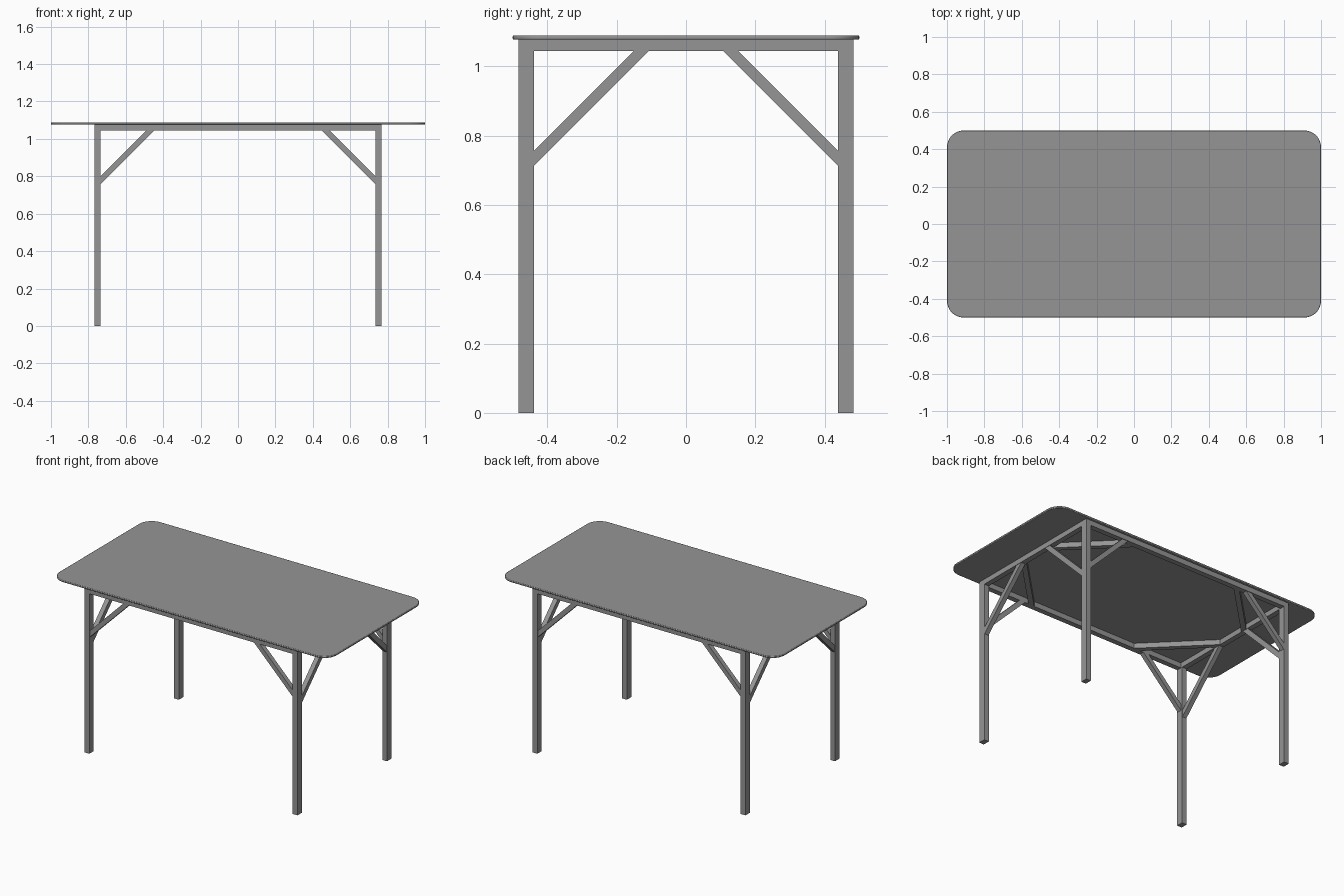
import bpy, bmesh, math
from mathutils import Vector

if "Cube" in bpy.data.objects:
    bpy.data.objects.remove(bpy.data.objects["Cube"])

grey = bpy.data.materials.new("mid_grey")
grey.diffuse_color = (0.30, 0.30, 0.30, 1)
grey.use_nodes = True
grey.node_tree.nodes["Principled BSDF"].inputs["Base Color"].default_value = grey.diffuse_color

X_OUT, X_IN = 0.768, 0.734      # leg faces along the length
Y_OUT, Y_IN = 0.484, 0.439      # leg faces along the width
Z_RAIL, Z_TOP, Z_MAX = 1.044, 1.077, 1.089
Y_RAIL = Y_OUT - 0.034          # inner face of the long rails


def prism(name, points, offset):
    """Extrude a planar outline by an offset vector."""
    bm = bmesh.new()
    face = bm.faces.new([bm.verts.new(p) for p in points])
    new = bmesh.ops.extrude_face_region(bm, geom=[face])["geom"]
    bmesh.ops.translate(bm, vec=Vector(offset),
                        verts=[v for v in new if isinstance(v, bmesh.types.BMVert)])
    bmesh.ops.recalc_face_normals(bm, faces=bm.faces)
    mesh = bpy.data.meshes.new(name)
    bm.to_mesh(mesh)
    bm.free()
    mesh.materials.append(grey)
    obj = bpy.data.objects.new(name, mesh)
    bpy.context.collection.objects.link(obj)
    return obj


def box(name, x0, x1, y0, y1, z0, z1):
    return prism(name, [(x0, y0, z0), (x1, y0, z0), (x1, y1, z0), (x0, y1, z0)],
                 (0, 0, z1 - z0))


# Table top: thin slab with rounded corners and a softened rim
r = 0.09
outline = []
for cx, cy, start in ((1 - r, 0.5 - r, 0), (r - 1, 0.5 - r, 90),
                      (r - 1, r - 0.5, 180), (1 - r, r - 0.5, 270)):
    for i in range(13):
        a = math.radians(start + 90 * i / 12)
        outline.append((cx + r * math.cos(a), cy + r * math.sin(a), Z_TOP))
top = prism("table_top", outline, (0, 0, Z_MAX - Z_TOP))
bevel = top.modifiers.new("rim", "BEVEL")
bevel.width, bevel.segments = 0.003, 2
bevel.limit_method, bevel.angle_limit = "ANGLE", math.radians(40)
bpy.context.view_layer.objects.active = top
top.select_set(True)
bpy.ops.object.shade_smooth_by_angle(angle=math.radians(30))

# Rails under the top
for s, side in ((-1, "front"), (1, "back")):
    box(side + "_rail", -X_IN, X_IN, s * Y_RAIL, s * Y_OUT, Z_RAIL, Z_TOP)
for s, side in ((-1, "left"), (1, "right")):
    box(side + "_rail", s * X_IN, s * X_OUT, -Y_IN, Y_IN, Z_RAIL, Z_TOP)

# Legs and the three braces at every corner
for sx, h in ((-1, "left"), (1, "right")):
    for sy, d in ((-1, "front"), (1, "back")):
        tag = d + "_" + h
        box(tag + "_leg", sx * X_IN, sx * X_OUT, sy * Y_IN, sy * Y_OUT, 0, Z_TOP)

        # brace rising along the length
        y0 = sy * (Y_OUT - 0.034)
        prism(tag + "_long_brace",
              [(sx * x, y0, z) for x, z in ((X_IN, 0.759), (X_IN, 0.801),
                                            (X_IN - 0.243, Z_RAIL), (X_IN - 0.285, Z_RAIL))],
              (0, sy * 0.030, 0))

        # brace rising along the width
        x0 = sx * (X_IN + 0.002)
        prism(tag + "_short_brace",
              [(x0, sy * y, z) for y, z in ((Y_IN, 0.712), (Y_IN, 0.756),
                                            (Y_IN - 0.288, Z_RAIL), (Y_IN - 0.332, Z_RAIL))],
              (sx * 0.030, 0, 0))

        # flat corner brace between the rails
        prism(tag + "_corner_brace",
              [(sx * x, sy * y, Z_RAIL) for x, y in ((X_IN, Y_RAIL - 0.31), (X_IN, Y_RAIL - 0.355),
                                                     (X_IN - 0.355, Y_RAIL), (X_IN - 0.31, Y_RAIL))],
              (0, 0, Z_TOP - Z_RAIL))
